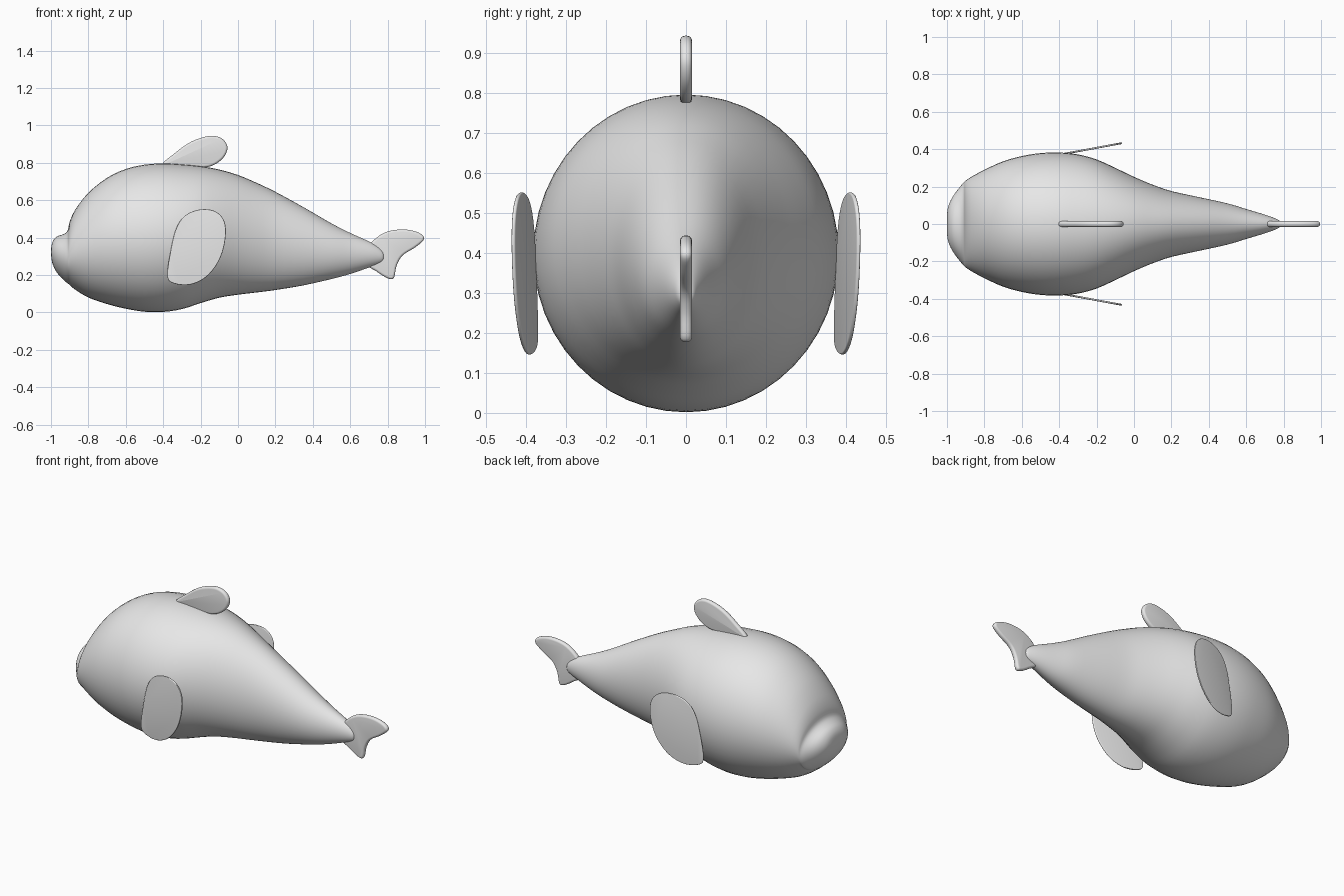
import bpy, bmesh, math
from mathutils import Vector

if "Cube" in bpy.data.objects:
    bpy.data.objects.remove(bpy.data.objects["Cube"])

grey = bpy.data.materials.new("light_grey")
grey.diffuse_color = (0.8, 0.8, 0.8, 1)
grey.use_nodes = True
grey.node_tree.nodes["Principled BSDF"].inputs["Base Color"].default_value = grey.diffuse_color


def smooth_path(points, steps, closed=False):
    """Catmull-Rom samples through the given points."""
    pts = [Vector(p) for p in points]
    n = len(pts)
    get = (lambda i: pts[i % n]) if closed else (lambda i: pts[max(0, min(n - 1, i))])
    out = []
    for i in range(n if closed else n - 1):
        a, b, c, d = (get(i + k) for k in (-1, 0, 1, 2))
        for s in range(steps):
            t = s / steps
            out.append(0.5 * (2 * b + (c - a) * t + (2 * a - 5 * b + 4 * c - d) * t * t
                              + (3 * b - a - 3 * c + d) * t ** 3))
    if not closed:
        out.append(pts[-1])
    return out


def finish(name, bm):
    bmesh.ops.recalc_face_normals(bm, faces=bm.faces)
    mesh = bpy.data.meshes.new(name)
    bm.to_mesh(mesh)
    bm.free()
    mesh.materials.append(grey)
    obj = bpy.data.objects.new(name, mesh)
    bpy.context.collection.objects.link(obj)
    bpy.ops.object.select_all(action='DESELECT')
    obj.select_set(True)
    bpy.context.view_layer.objects.active = obj
    return obj


# Body: elliptical sections as (x, bottom, top, half width)
sections = [
    (-1.0, .315, .335, .05), (-.993, .265, .375, .095), (-.97, .215, .405, .145),
    (-.93, .172, .42, .2), (-.91, .155, .44, .222), (-.9, .147, .485, .232),
    (-.87, .122, .55, .252), (-.8, .08, .64, .29), (-.7, .045, .72, .335),
    (-.6, .02, .767, .363), (-.5, .004, .79, .379), (-.4, .003, .797, .382),
    (-.3, .018, .792, .372), (-.2, .05, .782, .345), (-.1, .079, .764, .3),
    (0, .095, .735, .252), (.1, .107, .693, .21), (.2, .12, .645, .176),
    (.35, .145, .563, .143), (.5, .179, .476, .11), (.6, .206, .425, .08),
    (.7, .24, .38, .05), (.75, .258, .352, .032), (.775, .272, .328, .02),
    (.782, .29, .31, .006)]
SEGMENTS = 48
bm = bmesh.new()
rings = []
for x, low, high, half in smooth_path(sections, 3):
    ring = []
    for k in range(SEGMENTS):
        a = 2 * math.pi * k / SEGMENTS
        ring.append(bm.verts.new((x, half * math.cos(a),
                                  (low + high) / 2 + (high - low) / 2 * math.sin(a))))
    rings.append(ring)
for r, s in zip(rings, rings[1:]):
    for k in range(SEGMENTS):
        j = (k + 1) % SEGMENTS
        bm.faces.new((r[k], r[j], s[j], s[k]))
bm.faces.new(rings[0])
bm.faces.new(rings[-1])
finish("body", bm)
bpy.ops.object.shade_smooth()


def fin(name, outline, thickness, place=lambda x, y: y):
    """Flat rounded plate from an x-z outline, moved sideways by place(x, y)."""
    bm = bmesh.new()
    loop = smooth_path(outline, 5, closed=True)
    front, back = ([bm.verts.new((p.x, place(p.x, y), p.y)) for p in loop]
                   for y in (-thickness / 2, thickness / 2))
    bm.faces.new(front)
    bm.faces.new(back)
    n = len(loop)
    for i in range(n):
        j = (i + 1) % n
        bm.faces.new((front[i], front[j], back[j], back[i]))
    obj = finish(name, bm)
    bevel = obj.modifiers.new("round_rim", 'BEVEL')
    bevel.width = thickness * 0.42
    bevel.segments = 4
    bevel.limit_method = 'ANGLE'
    bevel.angle_limit = math.radians(50)
    bevel.use_clamp_overlap = False
    bpy.ops.object.modifier_apply(modifier=bevel.name)
    bpy.ops.object.shade_smooth_by_angle(angle=math.radians(35))


# Dorsal fin
fin("dorsal_fin", [(-.405, .785), (-.34, .85), (-.25, .913), (-.15, .944), (-.085, .929),
                   (-.056, .88), (-.085, .82), (-.16, .778), (-.28, .775)], .03)

# Tail fluke
fin("tail_fin", [(.7, .355), (.78, .425), (.88, .444), (.965, .427), (.995, .393),
                 (.95, .35), (.88, .305), (.848, .25), (.833, .185), (.8, .183),
                 (.74, .22), (.69, .26)], .03)

# Side flippers, flaring outwards towards the tail
flipper = [(-.378, .2), (-.36, .33), (-.33, .45), (-.28, .52), (-.2, .551), (-.12, .54),
           (-.072, .485), (-.068, .39), (-.1, .28), (-.17, .19), (-.26, .148), (-.35, .158)]
for name, side in (("left_flipper", -1), ("right_flipper", 1)):
    fin(name, flipper, .01, lambda x, y, s=side: y + s * (.376 + .185 * (x + .37)))
